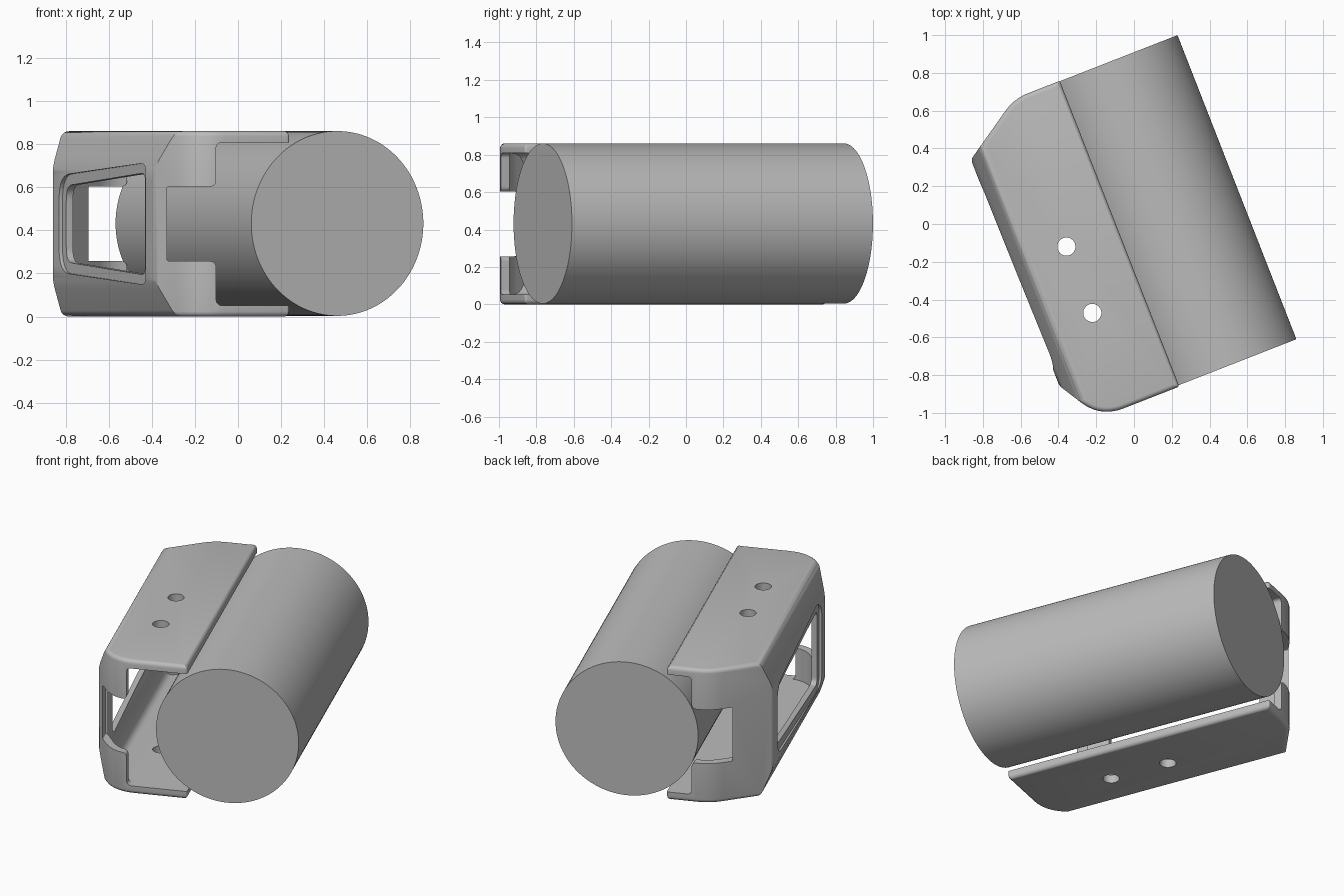
import bpy, bmesh, math
from mathutils import Vector, Matrix

old = bpy.data.objects.get("Cube")
if old:
    bpy.data.objects.remove(old, do_unlink=True)

TURN = Matrix.Rotation(math.radians(21.36), 4, "Z")
TOP = 0.86
MID = TOP / 2

grey = bpy.data.materials.new("plain grey")
grey.use_nodes = True
grey.diffuse_color = (0.5, 0.5, 0.5, 1)
grey.node_tree.nodes["Principled BSDF"].inputs["Base Color"].default_value = (0.5, 0.5, 0.5, 1)


def rounded(points, steps=7):
    """Outline from (a, b, rounding length) corners."""
    out = []
    for i, (a, b, r) in enumerate(points):
        p = Vector((a, b))
        if not r:
            out.append(p)
            continue
        before, after = Vector(points[i - 1][:2]), Vector(points[(i + 1) % len(points)][:2])
        s = p + (before - p).normalized() * r
        e = p + (after - p).normalized() * r
        for k in range(steps + 1):
            t = k / steps
            out.append(s * (1 - t) ** 2 + p * 2 * t * (1 - t) + e * t ** 2)
    return out


def prism(name, points, axis, lo, hi, edge=0):
    """Extrude a rounded outline along an axis, optionally rounding its rims."""
    place = {"x": lambda p, h: (h, p.x, p.y),
             "y": lambda p, h: (p.x, h, p.y),
             "z": lambda p, h: (p.x, p.y, h)}[axis]
    bm = bmesh.new()
    outline = rounded(points)
    n = len(outline)
    rings = [[bm.verts.new(place(p, h)) for p in outline] for h in (lo, hi)]
    caps = [bm.faces.new(ring) for ring in rings]
    for i in range(n):
        j = (i + 1) % n
        bm.faces.new((rings[0][i], rings[0][j], rings[1][j], rings[1][i]))
    bmesh.ops.recalc_face_normals(bm, faces=bm.faces)
    if edge:
        rims = [e for cap in caps for e in cap.edges]
        bmesh.ops.bevel(bm, geom=rims, offset=edge, segments=4, profile=0.5, affect="EDGES")
    return finish(name, bm)


def finish(name, bm):
    mesh = bpy.data.meshes.new(name)
    bm.to_mesh(mesh)
    bm.free()
    mesh.materials.append(grey)
    ob = bpy.data.objects.new(name, mesh)
    bpy.context.collection.objects.link(ob)
    return ob


def select(ob):
    bpy.ops.object.select_all(action="DESELECT")
    ob.select_set(True)
    bpy.context.view_layer.objects.active = ob


def combine(ob, tool, operation="DIFFERENCE"):
    select(ob)
    mod = ob.modifiers.new("cut", "BOOLEAN")
    mod.operation, mod.object, mod.solver = operation, tool, "EXACT"
    bpy.ops.object.modifier_apply(modifier=mod.name)
    bpy.data.objects.remove(tool, do_unlink=True)


def mirrored(half):
    """Close a lower (a, z, r) outline with its reflection about mid height."""
    return half + [(a, TOP - z, r) for a, z, r in reversed(half)]


# Bracket body: plan outline crossed with the side profile
bracket = prism("bracket", [
    (-0.09, -0.889, 0.015), (-0.538, -0.889, 0.13), (-0.68, -0.655, 0.02),
    (-0.68, 0.632, 0.02), (-0.35, 0.849, 0.08), (-0.09, 0.849, 0.015)], "z", 0, TOP, 0.024)
profile = prism("profile", mirrored([(0.2, -0.1, 0), (-0.57, -0.1, 0), (-0.57, 0, 0),
                                     (-0.61, 0, 0.035), (-0.68, 0.18, 0.06)]), "y", -1.2, 1.2)
combine(bracket, profile, "INTERSECT")

# Hollow inside, open toward the cylinder
cavity = prism("cavity", [
    (0.2, -0.839, 0), (-0.514, -0.839, 0.1), (-0.63, -0.642, 0.02),
    (-0.63, 0.605, 0.02), (-0.335, 0.799, 0.07), (0.2, 0.799, 0)], "z", -0.1, TOP + 0.1)
hollow = prism("hollow", mirrored([(0.3, 0.052, 0), (-0.575, 0.052, 0.035),
                                   (-0.63, 0.19, 0.05)]), "y", -1.2, 1.2)
combine(cavity, hollow, "INTERSECT")
combine(bracket, cavity)

# Stepped end openings
for notch, slot, lo, hi in ((-0.637, -0.455, -1.1, -0.65), (-0.467, -0.24, 0.65, 1.1)):
    opening = prism("opening", mirrored([(0.3, 0.052, 0), (slot, 0.052, 0.03),
                                         (slot, 0.257, 0.03), (notch, 0.257, 0.008)]), "y", lo, hi)
    combine(bracket, opening)

# Tapered side window: shallow recess, then a smaller through opening
for inset, depth in ((0, -0.663), (0.048, -0.5)):
    window = prism("window", mirrored([(-0.56 + inset, 0.145 + inset, 0.09 - inset),
                                       (0.54 - inset, 0.205 + inset, 0.12 - inset)]),
                   "x", -0.9, depth)
    combine(bracket, window)

# Screw holes through both plates
for along in (0.019, -0.358):
    bm = bmesh.new()
    bmesh.ops.create_cone(bm, cap_ends=True, segments=40, radius1=0.048, radius2=0.048, depth=2,
                          matrix=Matrix.Translation((-0.377, along, MID)))
    combine(bracket, finish("hole", bm))

# Large cylinder lying beside the bracket
bm = bmesh.new()
bmesh.ops.create_cone(bm, cap_ends=True, segments=128, radius1=0.4285, radius2=0.4285, depth=1.728,
                      matrix=Matrix.Translation((0.15, -0.017, 0.432)) @ Matrix.Rotation(math.pi / 2, 4, "X"))
cylinder = finish("cylinder", bm)

for ob in (bracket, cylinder):
    ob.data.transform(TURN)
    select(ob)
    bpy.ops.object.shade_smooth_by_angle(angle=math.radians(32))
